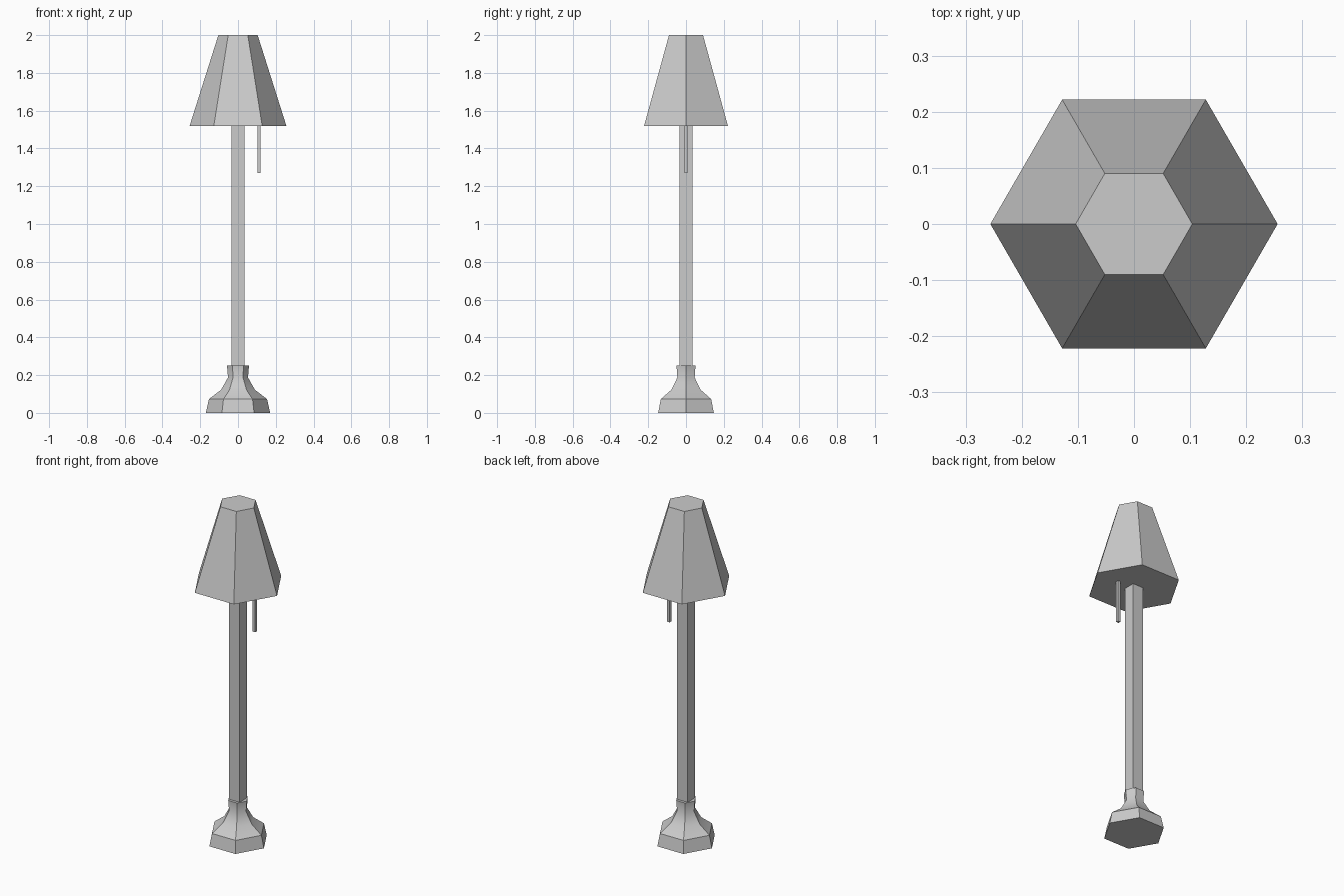
import bpy, bmesh, math

if "Cube" in bpy.data.objects:
    bpy.data.objects.remove(bpy.data.objects["Cube"])


def lathe(name, profile, sides, turn=0.0, loc=(0, 0)):
    """Closed solid from (radius, z) rings with a low number of sides."""
    bm = bmesh.new()
    rings = []
    for r, z in profile:
        ring = []
        for i in range(sides):
            a = turn + 2 * math.pi * i / sides
            ring.append(bm.verts.new((loc[0] + r * math.cos(a), loc[1] + r * math.sin(a), z)))
        rings.append(ring)
    for lo, hi in zip(rings, rings[1:]):
        for i in range(sides):
            j = (i + 1) % sides
            bm.faces.new((lo[i], lo[j], hi[j], hi[i]))
    bm.faces.new(rings[0][::-1])
    bm.faces.new(rings[-1])
    mesh = bpy.data.meshes.new(name)
    bm.to_mesh(mesh)
    bm.free()
    obj = bpy.data.objects.new(name, mesh)
    bpy.context.collection.objects.link(obj)
    return obj


# Hexagonal flared foot, softly shaded up the neck
base = lathe("base", [(0.17, 0), (0.154, 0.073), (0.09, 0.122),
                      (0.053, 0.187), (0.058, 0.25)], 6)
bpy.context.view_layer.objects.active = base
base.select_set(True)
bpy.ops.object.shade_smooth_by_angle(angle=math.radians(35))

# Square pole
half = 0.0345 * math.sqrt(2)
lathe("pole", [(half, 0.24), (half, 1.522)], 4, math.pi / 4)

# Hexagonal tapered shade, closed top and bottom
lathe("shade", [(0.256, 1.52), (0.104, 2.0)], 6)

# Square pull cord hanging on the right
cord = 0.008 * math.sqrt(2)
lathe("pull_cord", [(cord, 1.27), (cord, 1.522)], 4, math.pi / 4, (0.11, 0))
